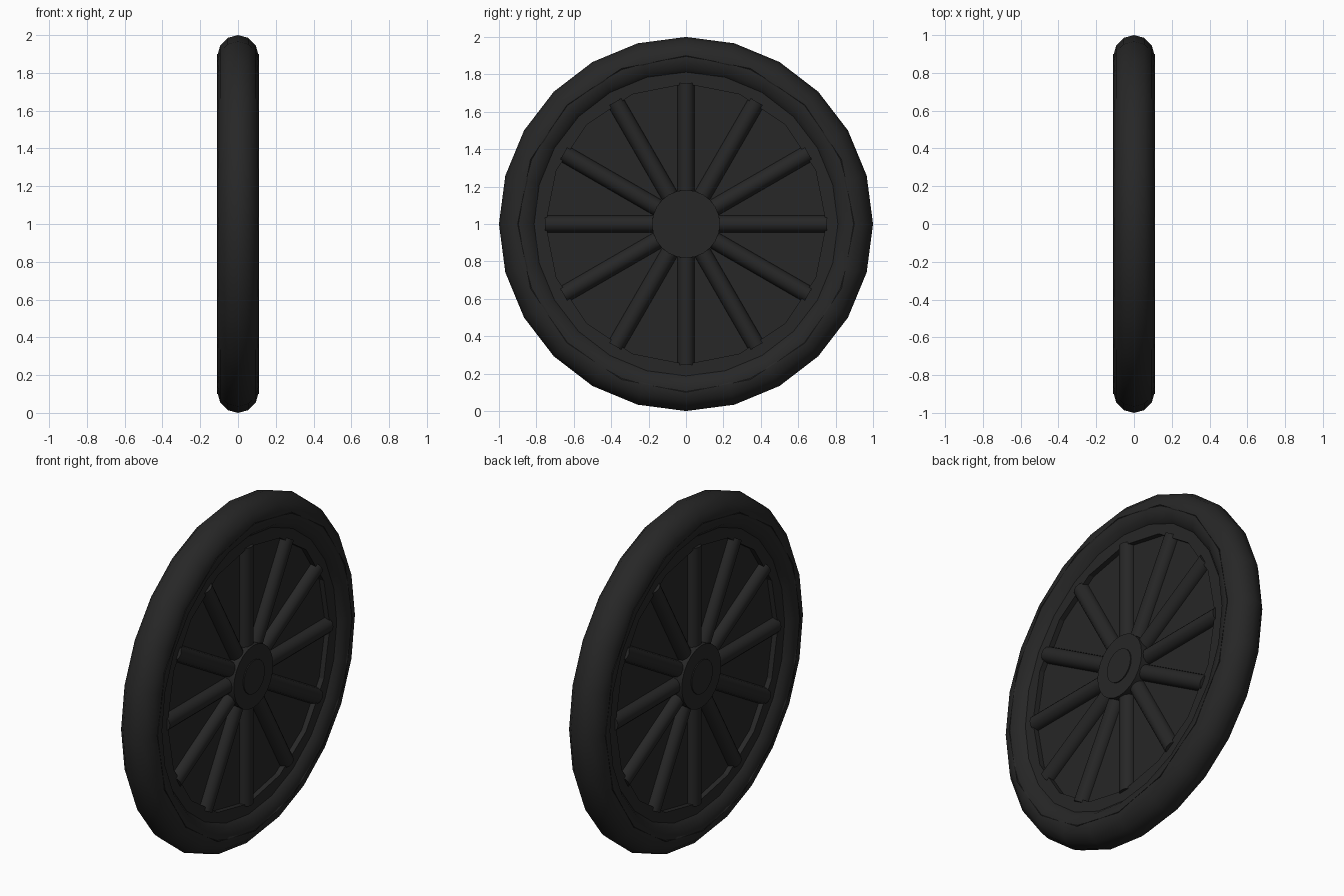
import bpy, bmesh, math
from mathutils import Matrix, Vector

if "Cube" in bpy.data.objects:
    bpy.data.objects.remove(bpy.data.objects["Cube"])

CENTRE_Z = 1.0

black = bpy.data.materials.new("dark rubber black")
black.diffuse_color = (0.02, 0.02, 0.02, 1)
black.use_nodes = True
black.node_tree.nodes["Principled BSDF"].inputs["Base Color"].default_value = black.diffuse_color


def finish(name, bm, smooth_angle=None):
    """Turn a bmesh into a named object, optionally smooth by angle."""
    bmesh.ops.recalc_face_normals(bm, faces=bm.faces)
    mesh = bpy.data.meshes.new(name)
    bm.to_mesh(mesh)
    bm.free()
    mesh.materials.append(black)
    obj = bpy.data.objects.new(name, mesh)
    obj.location.z = CENTRE_Z
    bpy.context.collection.objects.link(obj)
    if smooth_angle:
        bpy.ops.object.select_all(action='DESELECT')
        obj.select_set(True)
        bpy.context.view_layer.objects.active = obj
        bpy.ops.object.shade_smooth_by_angle(angle=math.radians(smooth_angle))
    return obj


def ring(name, profile, sides, smooth_angle=None):
    """Spin a closed (radius, x) profile about the x axis."""
    bm = bmesh.new()
    loops = []
    for i in range(sides):
        a = 2 * math.pi * i / sides
        loops.append([bm.verts.new((x, r * math.cos(a), r * math.sin(a)))
                      for r, x in profile])
    n = len(profile)
    for i in range(sides):
        p, q = loops[i], loops[(i + 1) % sides]
        for j in range(n):
            k = (j + 1) % n
            bm.faces.new((p[j], p[k], q[k], q[j]))
    return finish(name, bm, smooth_angle)


def disc(name, radius, half_width, sides, smooth_angle=None):
    """Capped cylinder along the x axis with a vertex at the top."""
    bm = bmesh.new()
    bmesh.ops.create_cone(bm, cap_ends=True, segments=sides, radius1=radius,
                          radius2=radius, depth=2 * half_width,
                          matrix=Matrix.Rotation(math.pi / 2, 4, 'Y'))
    return finish(name, bm, smooth_angle)


# Tyre: round section, 24 sides
tyre_r, tyre_c = 0.109, 0.891
ring("tyre", [(tyre_c + tyre_r * math.cos(math.radians(a)),
               tyre_r * math.sin(math.radians(a))) for a in range(0, 360, 30)],
     24, 40)

# Rim: 16 sides, sloping lip down to a flat band
ring("rim", [(0.9, 0.11), (0.84, 0.07), (0.75, 0.07),
             (0.75, -0.07), (0.84, -0.07), (0.9, -0.11)], 16)

# Solid plate behind the spokes
disc("wheel_plate", 0.77, 0.04, 16)

# Spokes: twelve on each side, half sunk into the plate
bm = bmesh.new()
for side in (1, -1):
    for i in range(12):
        turn = Matrix.Rotation(i * math.pi / 6, 4, 'X')
        place = turn @ Matrix.Translation(Vector((side * 0.043, 0, 0.43)))
        bmesh.ops.create_cone(bm, cap_ends=True, segments=12, radius1=0.046,
                              radius2=0.046, depth=0.65, matrix=place)
finish("spokes", bm, 40)

# Hub and its centre cap
disc("hub", 0.182, 0.1, 24, 40)
disc("hub_cap", 0.097, 0.106, 24, 40)
